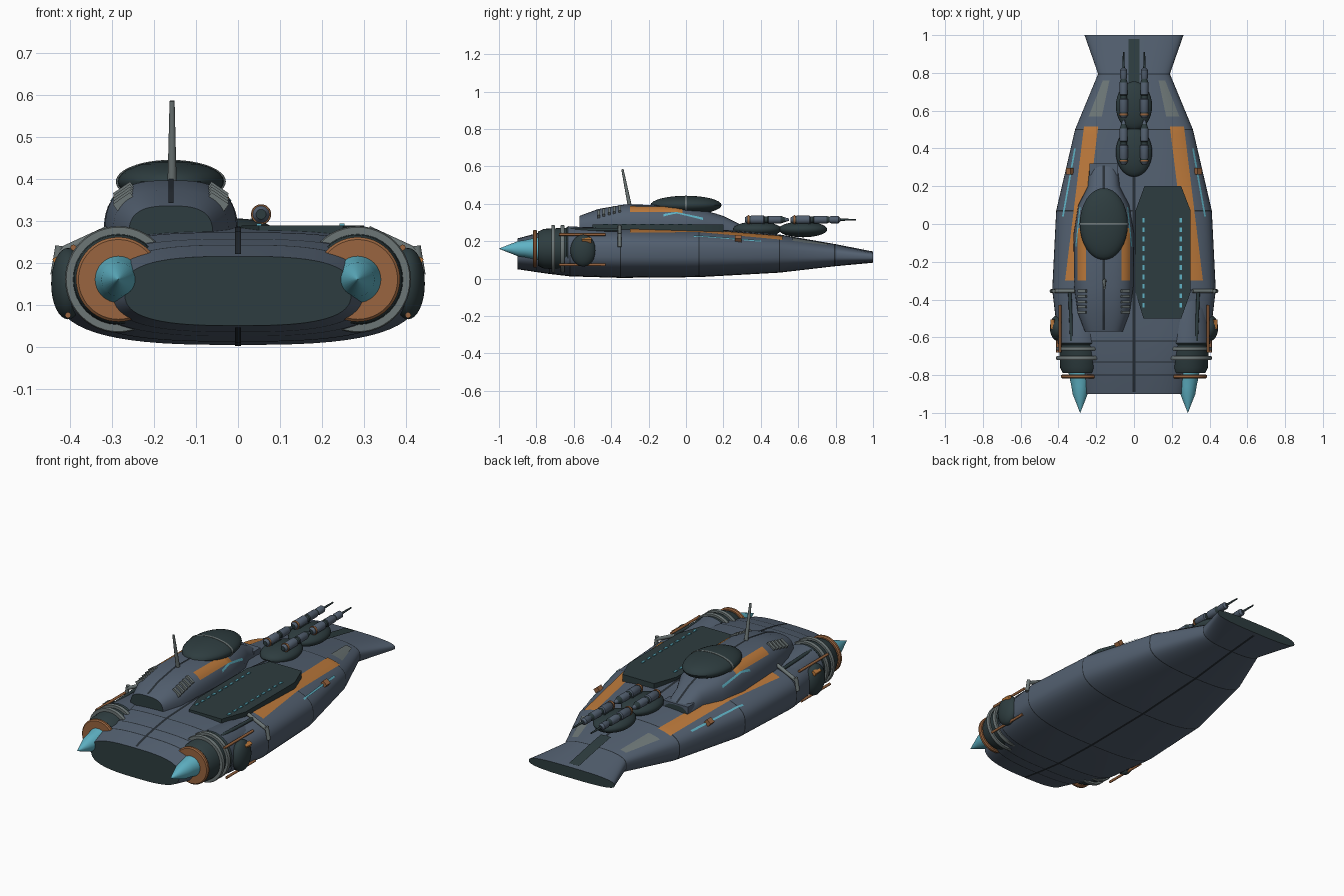
import bpy, bmesh, math
from mathutils import Vector, Matrix

if "Cube" in bpy.data.objects:
    bpy.data.objects.remove(bpy.data.objects["Cube"])


def material(name, rgb):
    m = bpy.data.materials.new(name)
    m.use_nodes = True
    m.diffuse_color = (*rgb, 1)
    m.node_tree.nodes["Principled BSDF"].inputs["Base Color"].default_value = (*rgb, 1)
    return m


HULL = material("slate_blue", (.085, .115, .16))
DARK = material("dark_green_grey", (.027, .046, .05))
SEAM = material("seam_black", (.02, .027, .035))
ORANGE = material("orange", (.5, .19, .043))
COPPER = material("copper", (.32, .13, .05))
TEAL = material("glow_teal", (.115, .45, .56))
GREY = material("light_grey", (.15, .18, .18))


def finish(name, bm, *mats):
    bmesh.ops.recalc_face_normals(bm, faces=bm.faces)
    me = bpy.data.meshes.new(name)
    for f in bm.faces:
        f.smooth = True
    bm.to_mesh(me)
    bm.free()
    me.set_sharp_from_angle(angle=math.radians(32))
    for m in mats:
        me.materials.append(m)
    ob = bpy.data.objects.new(name, me)
    bpy.context.collection.objects.link(ob)
    return ob


def bridge(name, rings, mats, band_mat=lambda i: 0, cap_mat=0):
    """Skin a list of closed point rings and cap both ends."""
    bm = bmesh.new()
    vs = [[bm.verts.new(p) for p in r] for r in rings]
    n = len(vs[0])
    for i in range(len(vs) - 1):
        for j in range(n):
            k = (j + 1) % n
            bm.faces.new((vs[i][j], vs[i][k], vs[i + 1][k], vs[i + 1][j])).material_index = band_mat(i)
    for r in (vs[0], vs[-1]):
        bm.faces.new(r).material_index = cap_mat
    return finish(name, bm, *mats)


def oval(cx, y, hw, zb, zt, n, count=64):
    """Superellipse section across the length."""
    pts = []
    for i in range(count):
        a = math.tau * i / count
        c, s = math.cos(a), math.sin(a)
        pts.append((cx + hw * math.copysign(abs(c) ** (2 / n), c), y,
                    (zb + zt) / 2 + (zt - zb) / 2 * math.copysign(abs(s) ** (2 / n), s)))
    return pts


def lathe(name, x, z, profile, mats, band_mat=lambda i: 0, cap_mat=0, count=32):
    """Turn a (y, radius) profile about a lengthwise axis."""
    rings = [oval(x, y, max(r, .0005), z - max(r, .0005), z + max(r, .0005), 2, count) for y, r in profile]
    return bridge(name, rings, mats, band_mat, cap_mat)


def box(name, loc, size, mat, rot=(0, 0, 0)):
    bm = bmesh.new()
    bmesh.ops.create_cube(bm, size=1)
    bmesh.ops.scale(bm, vec=size, verts=bm.verts)
    ob = finish(name, bm, mat)
    ob.location, ob.rotation_euler = loc, rot
    return ob


def ball(name, loc, semi, mat):
    bm = bmesh.new()
    bmesh.ops.create_uvsphere(bm, u_segments=32, v_segments=16, radius=1)
    bmesh.ops.scale(bm, vec=semi, verts=bm.verts)
    ob = finish(name, bm, mat)
    ob.location = loc
    return ob


def rod(name, a, b, r1, r2, mat):
    a, b = Vector(a), Vector(b)
    bm = bmesh.new()
    bmesh.ops.create_cone(bm, cap_ends=True, segments=12, radius1=r1, radius2=r2, depth=(b - a).length)
    ob = finish(name, bm, mat)
    ob.location = (a + b) / 2
    ob.rotation_euler = (b - a).to_track_quat('Z', 'Y').to_euler()
    return ob


def hoop(name, x, y, z, radius, width, thick, mat):
    """Flat-sided ring around a lengthwise axis."""
    prof = [(-.5, -1), (-.5, .6), (-.25, 1), (.25, 1), (.5, .6), (.5, -1), (-.5, -1)]
    return lathe(name, x, z, [(y + p * width, radius + q * thick) for p, q in prof], [mat], count=48)


# Section tables: y, half width, bottom, top
HULL_ROWS = [(-.9, .27, .05, .215), (-.8, .305, .035, .242), (-.73, .345, .025, .256),
             (-.62, .4, .012, .272), (-.35, .433, .004, .283), (.07, .412, .008, .272),
             (.5, .312, .032, .236), (.795, .19, .066, .185), (1, .262, .085, .145)]
CABIN_ROWS = [(-.57, .1, .19, .335), (-.47, .138, .14, .372), (-.33, .157, .13, .396),
              (-.05, .16, .13, .393), (.1, .135, .13, .365), (.2, .085, .13, .335), (.32, .075, .14, .275)]
POWER = 2.9
CABIN_X = -.16


def section(rows, y):
    for a, b in zip(rows, rows[1:]):
        if y <= b[0]:
            t = (y - a[0]) / (b[0] - a[0])
            return [p + (q - p) * t for p, q in zip(a, b)]
    return rows[-1]


def surface(rows, cx, x, y, side=1):
    _, hw, zb, zt = section(rows, y)
    u = min(abs(x - cx) / hw, .995)
    return (zb + zt) / 2 + side * (zt - zb) / 2 * (1 - u ** POWER) ** (1 / POWER)


def patch(name, y0, x0, y1, x1, mat, rows=HULL_ROWS, cx=0, side=1, lift=.003):
    """Thin painted plate following a lofted surface between two cross lines."""
    bm = bmesh.new()
    ny, nx = 40, 6
    grid = []
    for i in range(ny + 1):
        t = i / ny
        y = y0 + (y1 - y0) * t
        a, b = (p + (q - p) * t for p, q in zip(x0, x1))
        xs = [a + (b - a) * j / nx for j in range(nx + 1)]
        grid.append([bm.verts.new((x, y, surface(rows, cx, x, y, side) + side * lift)) for x in xs])
    for i in range(ny):
        for j in range(nx):
            bm.faces.new((grid[i][j], grid[i][j + 1], grid[i + 1][j + 1], grid[i + 1][j]))
    ob = finish(name, bm, mat)
    if ob.data.polygons[0].normal.z * side < 0:
        ob.data.flip_normals()
    return ob


# Main hull, with narrow dark seams at the frame stations
stations = [HULL_ROWS[0][0]]
for row in HULL_ROWS[1:-1]:
    stations += [row[0] - .003, row[0] + .003]
stations.append(HULL_ROWS[-1][0])
bridge("hull", [oval(0, *section(HULL_ROWS, y), POWER) for y in stations], [HULL, DARK, SEAM],
       lambda i: 2 if i % 2 else 0, 1)
for side, label in ((1, "top"), (-1, "belly")):
    patch(label + "_seam", -.89, (-.007, .007), .98, (-.007, .007), SEAM, side=side)
patch("nose_strip", .7, (-.03, .03), .98, (-.03, .03), DARK, lift=.005)

# Off-centre cabin block with dark aft window
bridge("cabin", [oval(CABIN_X, *r, POWER) for r in CABIN_ROWS], [HULL, DARK], cap_mat=1)
patch("cabin_seam", -.56, (-.166, -.154), .31, (-.166, -.154), SEAM, CABIN_ROWS, CABIN_X)
ball("cabin_dome", (CABIN_X, 0, .393), (.127, .19, .05), DARK)
band = hoop("dome_band", 0, 0, 0, .128, .012, .003, GREY)
band.location, band.scale = (CABIN_X, 0, .393), (1, 1, .395)
box("cabin_nose_block", (CABIN_X, .29, .265), (.15, .06, .035), HULL)
rod("antenna", (-.157, -.3, .385), (-.157, -.34, .585), .011, .006, GREY)
for s in (-1, 1):
    patch("cabin_stripe", -.3, sorted((CABIN_X + s * .095, CABIN_X + s * .138)),
          -.02, sorted((CABIN_X + s * .095, CABIN_X + s * .138)), ORANGE, CABIN_ROWS, CABIN_X)
    patch("cabin_light", -.12, sorted((CABIN_X + s * .145, CABIN_X + s * .151)),
          .09, sorted((CABIN_X + s * .123, CABIN_X + s * .129)), TEAL, CABIN_ROWS, CABIN_X)
    for i in range(5):
        y, x = -.355 - i * .028, CABIN_X + s * .112
        box("cabin_vent", (x, y, surface(CABIN_ROWS, CABIN_X, x, y)), (.05, .014, .02), GREY, (0, s * .6, 0))

# Raised deck plate with running lights
outline = [(.05, -.5), (.25, -.5), (.3, -.36), (.3, .07), (.25, .2), (.055, .2), (.008, .07), (.008, -.36)]
bridge("deck_plate", [[(x, y, z) for x, y in outline] for z in (.22, .289)], [DARK])
for x in (.05, .248):
    for i in range(10):
        box("deck_light", (x, .02 - i * .05, .29), (.012, .025, .006), TEAL)

# Two gun turrets on the nose
for y in (.38, .625):
    ball("turret_base", (0, y, .263), (.096, .13, .042), DARK)
    for s in (-1, 1):
        start = y - .065
        shape = [(0, .012), (.012, .02), (.03, .02), (.035, .023), (.1, .023), (.105, .017),
                 (.12, .017), (.125, .021), (.19, .021), (.215, .012), (.235, .006)]
        lathe("gun_body", s * .055, .315, [(start + a, r) for a, r in shape], [HULL, DARK],
              lambda i: 1 if i in (1, 5, 6, 8) else 0, 1, 20)
        hoop("gun_collar", s * .055, start + .02, .315, .021, .01, .003, COPPER)
        box("gun_mount", (s * .045, y, .285), (.03, .08, .04), DARK)
        if y > .5:
            rod("gun_barrel", (s * .055, .76, .315), (s * .055, .91, .315), .008, .004, DARK)
            lathe("gun_muzzle", s * .055, .315, [(.76, .012), (.775, .019), (.815, .019), (.825, .01)], [HULL], count=20)

# Mirrored hull paint, engines and side fittings
for s in (-1, 1):
    def span(a, b):
        return sorted((s * a, s * b))
    patch("hull_stripe", -.3, span(.29, .365), .515, span(.19, .265), ORANGE)
    patch("nose_panel", .57, span(.17, .24), .76, span(.13, .165), GREY)
    patch("side_light", .04, span(.372, .381), .4, span(.308, .317), TEAL, lift=.005)
    box("light_clip", (s * .338, .28, .212), (.03, .035, .03), COPPER, (0, s * .7, 0))

    ex, ez = s * .285, .16
    lathe("engine_shell", ex, ez, [(-.32, .04), (-.37, .095), (-.45, .11), (-.63, .12), (-.64, .112),
                                   (-.76, .106), (-.79, .092)], [HULL, DARK], lambda i: 1 if i > 2 else 0, 1)
    for y in (-.66, -.71):
        hoop("engine_ring", ex, y, ez, .12, .02, .007, GREY)
    hoop("exhaust_ring", ex, -.807, ez, .086, .022, .015, COPPER)
    lathe("exhaust_flame", ex, ez, [(-.785, .062), (-.815, .056), (-.86, .046), (-.9, .04), (-1, 0)], [TEAL])

    # Side pod, pipes and bracket
    ball("side_pod", (s * .405, -.55, .15), (.04, .068, .085), DARK)
    box("pod_clasp", (s * .428, -.53, .205), (.022, .05, .02), ORANGE, (0, s * .5, 0))
    for z, x in ((.236, .392), (.075, .405)):
        rod("fuel_pipe", (s * x, -.68, z), (s * x, -.43, z), .007, .007, COPPER)
    rod("bracket_bar", (s * .31, -.355, .278), (s * .425, -.355, .225), .01, .01, GREY)
    rod("bracket_post", (s * .425, -.355, .24), (s * .437, -.355, .17), .01, .01, GREY)
    rod("deck_pipe", (s * .34, -.36, .262), (s * .33, -.62, .262), .009, .009, DARK)
